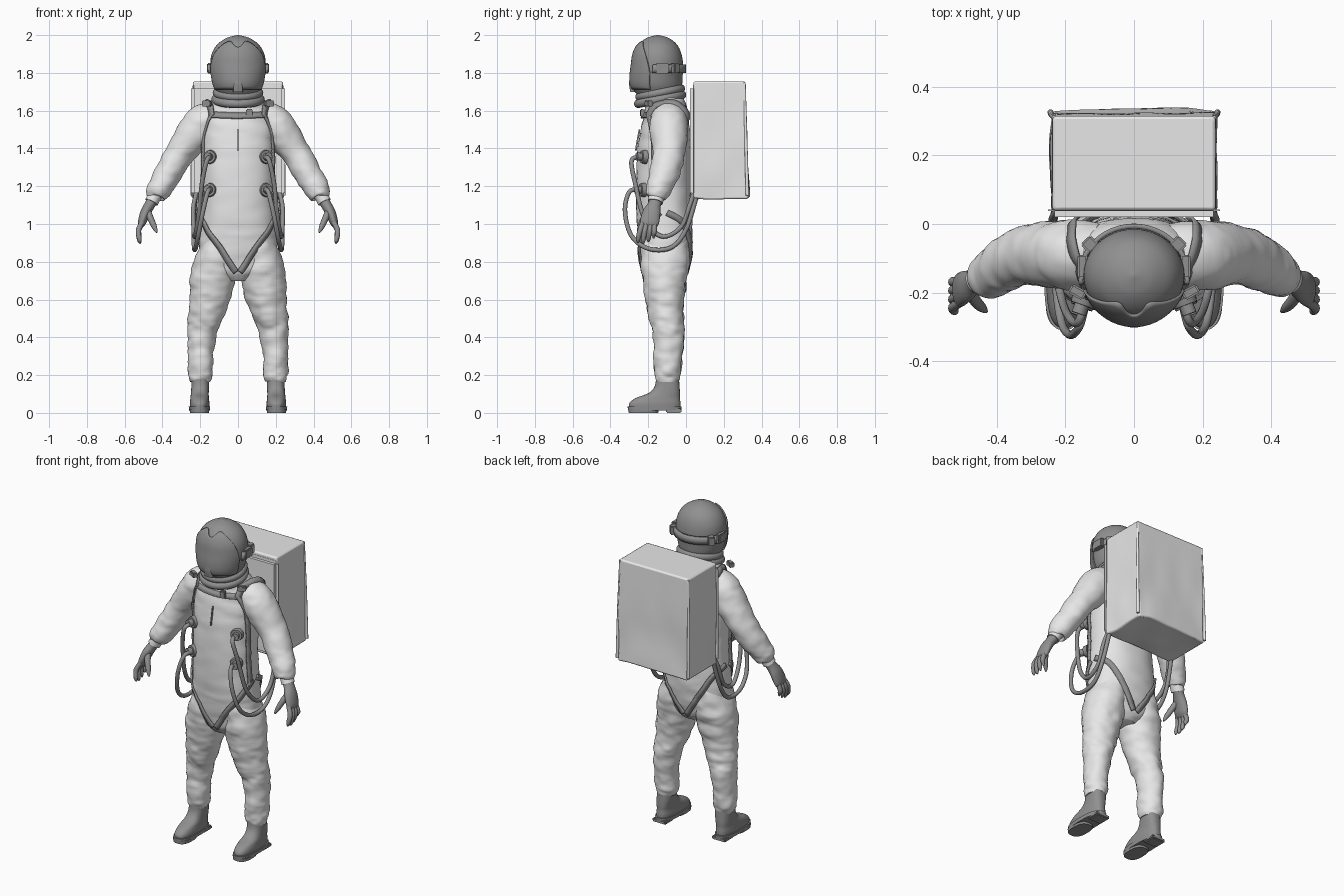
import bpy, bmesh, math
from mathutils import Vector, Matrix, noise
from mathutils.bvhtree import BVHTree

if "Cube" in bpy.data.objects:
    bpy.data.objects.remove(bpy.data.objects["Cube"])


def material(name, value):
    m = bpy.data.materials.new(name)
    m.use_nodes = True
    m.diffuse_color = (value, value, value, 1)
    m.node_tree.nodes["Principled BSDF"].inputs["Base Color"].default_value = m.diffuse_color
    return m


LIGHT = material("pale grey cloth", 0.8)
DARK = material("dark grey gear", 0.28)


def finish(name, bm, mat, wrinkle=0.0, thick=0.0):
    bmesh.ops.recalc_face_normals(bm, faces=bm.faces)
    if wrinkle:
        bm.normal_update()
        for v in bm.verts:
            q = Vector((v.co.x * 11, v.co.y * 11, v.co.z * 19))
            v.co += v.normal * wrinkle * (noise.noise(q) + 0.5 * noise.noise(q * 2.1))
    mesh = bpy.data.meshes.new(name)
    bm.to_mesh(mesh)
    bm.free()
    ob = bpy.data.objects.new(name, mesh)
    bpy.context.collection.objects.link(ob)
    mesh.materials.append(mat)
    if thick:
        mod = ob.modifiers.new("thickness", "SOLIDIFY")
        mod.thickness = thick
        mod.offset = 0
    bpy.ops.object.select_all(action="DESELECT")
    ob.select_set(True)
    bpy.context.view_layer.objects.active = ob
    bpy.ops.object.shade_smooth_by_angle(angle=math.radians(42))
    return ob


def skin(name, rows, mat, closed=True, **kw):
    """Join rows of points into a surface; closed rows make a capped tube."""
    bm = bmesh.new()
    vs = [[bm.verts.new(p) for p in row] for row in rows]
    n = len(rows[0])
    for a, b in zip(vs, vs[1:]):
        for i in range(n if closed else n - 1):
            j = (i + 1) % n
            bm.faces.new((a[i], a[j], b[j], b[i]))
    if closed:
        bm.faces.new(vs[0])
        bm.faces.new(vs[-1])
    return finish(name, bm, mat, **kw)


def spline(pts, n=8):
    """Smooth path through tuples of any length."""
    out = []
    for i in range(len(pts) - 1):
        a, b, c, d = (pts[max(0, min(len(pts) - 1, i + k))] for k in (-1, 0, 1, 2))
        for s in range(n):
            t = s / n
            out.append(tuple(0.5 * (2 * q + (r - p) * t + (2 * p - 5 * q + 4 * r - u) * t * t
                                    + (3 * q - p - 3 * r + u) * t ** 3)
                             for p, q, r, u in zip(a, b, c, d)))
    return out + [tuple(pts[-1])]


def ring_point(c, rx, ry, ang, power=2, w=Vector((1, 0, 0)), u=Vector((0, 1, 0))):
    co, si = math.cos(ang), math.sin(ang)
    e = 2 / power
    return (Vector(c) + w * rx * math.copysign(abs(co) ** e, co)
            + u * ry * math.copysign(abs(si) ** e, si))


def loft(name, sections, mat, side=1, power=2, flat=True, sides=40, n=8, **kw):
    """Sections are x, y, z, half width, half depth."""
    path = spline([(s[0] * side, *s[1:]) for s in sections], n)
    rows = []
    for i, s in enumerate(path):
        w, u = Vector((1, 0, 0)), Vector((0, 1, 0))
        if not flat:
            t = (Vector(path[min(i + 1, len(path) - 1)][:3]) - Vector(path[max(i - 1, 0)][:3])).normalized()
            u = (u - t * u.dot(t)).normalized()
            w = u.cross(t)
        rows.append([ring_point(s[:3], s[3], s[4], math.tau * k / sides, power, w, u)
                     for k in range(sides)])
    return skin(name, rows, mat, **kw)


def cylinder(name, at, axis, r, depth, mat, r2=None):
    bm = bmesh.new()
    rot = Vector(axis).to_track_quat("Z", "Y").to_matrix().to_4x4()
    bmesh.ops.create_cone(bm, cap_ends=True, segments=24, radius1=r, radius2=r2 or r, depth=depth,
                          matrix=Matrix.Translation(at) @ rot)
    return finish(name, bm, mat)


def box(name, at, size, mat, turn=0.0, bevel=0.005):
    bm = bmesh.new()
    bmesh.ops.create_cube(bm, size=1, matrix=Matrix.Translation(at) @ Matrix.Rotation(turn, 4, "Z")
                          @ Matrix.Diagonal((*size, 1)))
    bmesh.ops.bevel(bm, geom=bm.edges[:], offset=bevel, segments=2, affect="EDGES")
    return finish(name, bm, mat)


def hose(name, pts, r, side):
    curve = bpy.data.curves.new(name, "CURVE")
    curve.dimensions = "3D"
    curve.bevel_depth = r
    curve.bevel_resolution = 4
    curve.use_fill_caps = True
    path = spline(pts, 8)
    sp = curve.splines.new("POLY")
    sp.points.add(len(path) - 1)
    sp.use_smooth = True
    for p, q in zip(sp.points, path):
        p.co = (q[0] * side, q[1], q[2], 1)
    curve.materials.append(DARK)
    ob = bpy.data.objects.new(name, curve)
    bpy.context.collection.objects.link(ob)


# Suit: torso, legs and sleeves
torso = loft("suit_torso", [
    (0, -.11, .70, .07, .08), (0, -.11, .74, .13, .112), (0, -.11, .8, .2, .127),
    (0, -.11, .9, .208, .14), (0, -.113, 1, .198, .147), (0, -.12, 1.2, .188, .145),
    (0, -.115, 1.4, .19, .14), (0, -.11, 1.5, .19, .13), (0, -.105, 1.58, .18, .117),
    (0, -.11, 1.64, .15, .107), (0, -.125, 1.69, .115, .1)], LIGHT, power=2.3, wrinkle=.004)
body, sleeves = [torso], []
for s, word in ((1, "left"), (-1, "right")):
    body.append(loft(word + "_trouser_leg", [
        (.1, -.11, .92, .09, .125), (.122, -.11, .8, .115, .13), (.135, -.112, .7, .12, .117),
        (.15, -.112, .6, .107, .102), (.172, -.105, .5, .092, .092), (.19, -.092, .42, .078, .083),
        (.197, -.095, .3, .067, .075), (.199, -.098, .2, .066, .07), (.199, -.098, .165, .054, .06)],
        LIGHT, s, wrinkle=.009))
    sleeves.append(loft(word + "_sleeve", [
        (.1, -.09, 1.56, .08, .09), (.17, -.09, 1.54, .1, .1), (.22, -.09, 1.49, .1, .1),
        (.3, -.09, 1.385, .078, .088), (.365, -.112, 1.275, .072, .08), (.415, -.145, 1.19, .066, .068),
        (.437, -.155, 1.15, .056, .058), (.44, -.157, 1.142, .035, .04)],
        LIGHT, s, flat=False, wrinkle=.006))
    loft(word + "_inner_cuff", [(.43, -.15, 1.17, .037, .042), (.458, -.163, 1.115, .036, .04)],
         LIGHT, s, flat=False)

    # Gloves
    loft(word + "_glove_palm", [
        (.45, -.158, 1.13, .03, .035), (.468, -.168, 1.1, .028, .035), (.49, -.182, 1.06, .027, .047),
        (.508, -.193, 1.01, .022, .05), (.515, -.197, .985, .012, .04)], DARK, s, flat=False, sides=24)
    for k in range(4):
        y = -.235 + .025 * k
        reach = (.9, .895, .905, .925)[k]
        loft(word + "_finger_%d" % (k + 1), [
            (.507, y * .8 - .04, 1.01, .014, .014), (.527, y - .008, .965, .014, .014),
            (.522, y * 1.1 + .005, reach + .02, .012, .012), (.517, y * 1.1 + .005, reach, .004, .004)],
            DARK, s, flat=False, sides=12, n=4)
    loft(word + "_thumb", [
        (.482, -.19, 1.075, .018, .02), (.463, -.222, 1.03, .017, .018), (.443, -.243, .985, .014, .014),
        (.43, -.255, .955, .005, .005)], DARK, s, flat=False, sides=12, n=5)

    # Boots
    loft(word + "_boot", [
        (.203, -.165, .022, .05, .135), (.203, -.165, .05, .052, .136), (.203, -.15, .078, .049, .118),
        (.202, -.115, .105, .047, .083), (.2, -.1, .14, .047, .066), (.199, -.098, .19, .046, .06)],
        DARK, s, power=2.5, n=5)
    loft(word + "_sole", [(.204, -.166, .012, .055, .141), (.204, -.166, .034, .057, .143)],
         DARK, s, power=2.6, n=2)
    box(word + "_heel", (.204 * s, -.065, .011), (.092, .08, .022), DARK)
    loft(word + "_toe_tread", [(.204, -.225, 0, .05, .078), (.204, -.225, .02, .053, .08)],
         DARK, s, power=2.6, n=2)

# Surface lookups used to lay gear on the suit


def surface(obs):
    verts, polys = [], []
    for o in obs:
        k = len(verts)
        verts += [v.co.copy() for v in o.data.vertices]
        polys += [[k + i for i in p.vertices] for p in o.data.polygons]
    return BVHTree.FromPolygons(verts, polys)


BODY, WHOLE = surface(body), surface(body + sleeves)


def strap(name, pts, side=1, width=.03, tree=BODY):
    hits = []
    for p in spline(pts, 10):
        p = Vector((p[0] * side, p[1], p[2]))
        core = Vector((0, -.11, min(p.z, 1.5)))
        d = (p - core).normalized()
        hit = tree.ray_cast(p + d * .25, -d)[0]
        hits.append(((hit or p) + d * .007, d))
    rows = []
    for i, (p, d) in enumerate(hits):
        t = hits[min(i + 1, len(hits) - 1)][0] - hits[max(i - 1, 0)][0]
        across = t.cross(d).normalized() * width / 2
        rows.append([p - across, p + across])
    skin(name, rows, DARK, closed=False, thick=.009)


# Harness, ports and hoses
strap("chest_strap", [(-.155, -.21, 1.587), (-.08, -.24, 1.587), (0, -.25, 1.587),
                      (.08, -.24, 1.587), (.155, -.21, 1.587)], width=.034)
strap("front_zip", [(0, -.25, 1.5), (0, -.25, 1.39)], width=.006)
box("chest_buckle", (.06, -.232, 1.587), (.035, .02, .042), DARK, .1)
for s, word in ((1, "left"), (-1, "right")):
    strap(word + "_shoulder_strap", [(.152, -.21, 1.58), (.165, -.17, 1.64), (.19, -.09, 1.66),
                                     (.19, -.03, 1.63), (.16, .01, 1.55)], s, .036, WHOLE)
    strap(word + "_side_strap", [(.152, -.21, 1.6), (.18, -.18, 1.5), (.188, -.17, 1.4),
                                 (.188, -.165, 1.2), (.195, -.16, 1.03)], s)
    strap(word + "_front_thigh_strap", [(.2, -.14, 1.06), (.17, -.2, .99), (.09, -.24, .87),
                                        (.01, -.22, .745)], s, .033)
    strap(word + "_back_thigh_strap", [(.2, -.1, 1.06), (.17, -.01, 1), (.09, .02, .87),
                                       (.01, 0, .745)], s, .033)
    box(word + "_shoulder_buckle", (.165 * s, -.198, 1.638), (.05, .03, .03), DARK, .5 * s)
    for z, level in ((1.355, "upper"), (1.18, "lower")):
        hit, nor = BODY.ray_cast(Vector((.145 * s, -1, z)), Vector((0, 1, 0)))[:2]
        if nor.y > 0:
            nor = -nor
        nor = (nor + Vector((0, -1, 0))).normalized()
        cylinder(word + "_%s_port" % level, hit + nor * .008, nor, .038, .026, DARK, .033)
        cylinder(word + "_%s_port_hub" % level, hit + nor * .028, nor, .021, .04, DARK)
    hose(word + "_upper_hose", [
        (.145, -.245, 1.355), (.165, -.288, 1.335), (.19, -.27, 1.22), (.21, -.22, 1.03),
        (.228, -.13, .935), (.235, -.03, .98), (.235, .02, 1.1), (.2, .06, 1.23)], .012, s)
    hose(word + "_lower_hose", [
        (.145, -.25, 1.18), (.16, -.3, 1.17), (.185, -.323, 1.07), (.21, -.29, .94),
        (.225, -.2, .87), (.232, -.08, .875), (.235, 0, .97), (.225, .06, 1.16)], .012, s)

# Helmet shell
shell = [(0, -.15, 1.685, .105, .11), (0, -.155, 1.73, .128, .133), (0, -.155, 1.78, .14, .137),
         (0, -.15, 1.84, .147, .135), (0, -.15, 1.9, .139, .126), (0, -.15, 1.95, .11, .102),
         (0, -.15, 1.985, .06, .058), (0, -.15, 2, .006, .006)]
loft("helmet_shell", shell, DARK, sides=64)
dense = spline(shell, 12)


def on_helmet(deg, z, off):
    """Point on the shell; 0 degrees is the front, positive towards +x."""
    i = next((k for k in range(1, len(dense)) if dense[k][2] >= z), len(dense) - 1)
    a, b = dense[i - 1], dense[i]
    f = (z - a[2]) / (b[2] - a[2])
    c = [p + (q - p) * f for p, q in zip(a, b)]
    return ring_point(c[:3], c[3] + off, c[4] + off, math.radians(deg - 90))


# Visor with a dipped brow, headband, ear blocks and breathing vent
brow = spline([(-75, 1.8), (-60, 1.9), (-40, 1.955), (-22, 1.965), (0, 1.935),
               (22, 1.965), (40, 1.955), (60, 1.9), (75, 1.8)], 6)
skin("visor", [[on_helmet(a, 1.715 + (top - 1.715) * k / 20, .004) for k in range(21)]
               for a, top in brow], DARK, closed=False, thick=.008)
skin("headband", [[on_helmet(a, z, .009) for z in (1.8, 1.82, 1.845)]
                  for a in range(80, 281, 5)], DARK, closed=False, thick=.014)
for s, word in ((1, "left"), (-1, "right")):
    box(word + "_ear_block", (.15 * s, -.125, 1.825), (.03, .07, .055), DARK)
    box(word + "_band_clip", (.128 * s, -.06, 1.825), (.04, .04, .052), DARK, .8 * s)
loft("visor_vent", [(0, -.283, 1.7, .026, .012), (0, -.287, 1.74, .022, .014),
                    (0, -.287, 1.78, .013, .011), (0, -.284, 1.8, .006, .006)], DARK, power=4, sides=24)

# Neck rings
for name, z, major, minor in (("upper_neck_ring", 1.695, .112, .022), ("lower_neck_ring", 1.66, .118, .023)):
    bpy.ops.mesh.primitive_torus_add(location=(0, -.137, z), rotation=(.2, 0, 0), major_radius=major,
                                     minor_radius=minor, major_segments=48, minor_segments=14)
    ring = bpy.context.object
    ring.name = name
    ring.data.materials.append(DARK)
    bpy.ops.object.shade_smooth_by_angle(angle=math.radians(60))

# Backpack: soft box with sagging lower sides
bm = bmesh.new()
bmesh.ops.create_cube(bm, size=1, matrix=Matrix.Translation((0, .177, 1.445)) @ Matrix.Diagonal((.475, .275, .62, 1)))
bmesh.ops.subdivide_edges(bm, edges=bm.edges[:], cuts=15, use_grid_fill=True)
for v in bm.verts:
    low = (1.755 - v.co.z) / .62
    v.co.y += .018 * low * (v.co.y - .04) / .275
    v.co.x *= 1 + .02 * low
    bend = noise.noise(Vector((v.co.x * 7, v.co.y * 7, v.co.z * 4)))
    v.co += Vector((v.co.x * .06, .012 * (v.co.y - .04) / .275, .025 * low - .012)) * bend * low
pack = finish("backpack", bm, LIGHT)
mod = pack.modifiers.new("soft_edges", "BEVEL")
mod.width = .009
mod.segments = 2
mod.angle_limit = math.radians(45)
box("backpack_harness_panel", (0, .04, 1.44), (.5, .04, .59), LIGHT, bevel=.018)
for s, word in ((1, "left"), (-1, "right")):
    loft(word + "_backpack_seam", [(.233, .31, 1.75, .006, .006), (.24, .317, 1.45, .008, .008),
                                   (.243, .325, 1.15, .009, .009)], LIGHT, s, sides=12)
